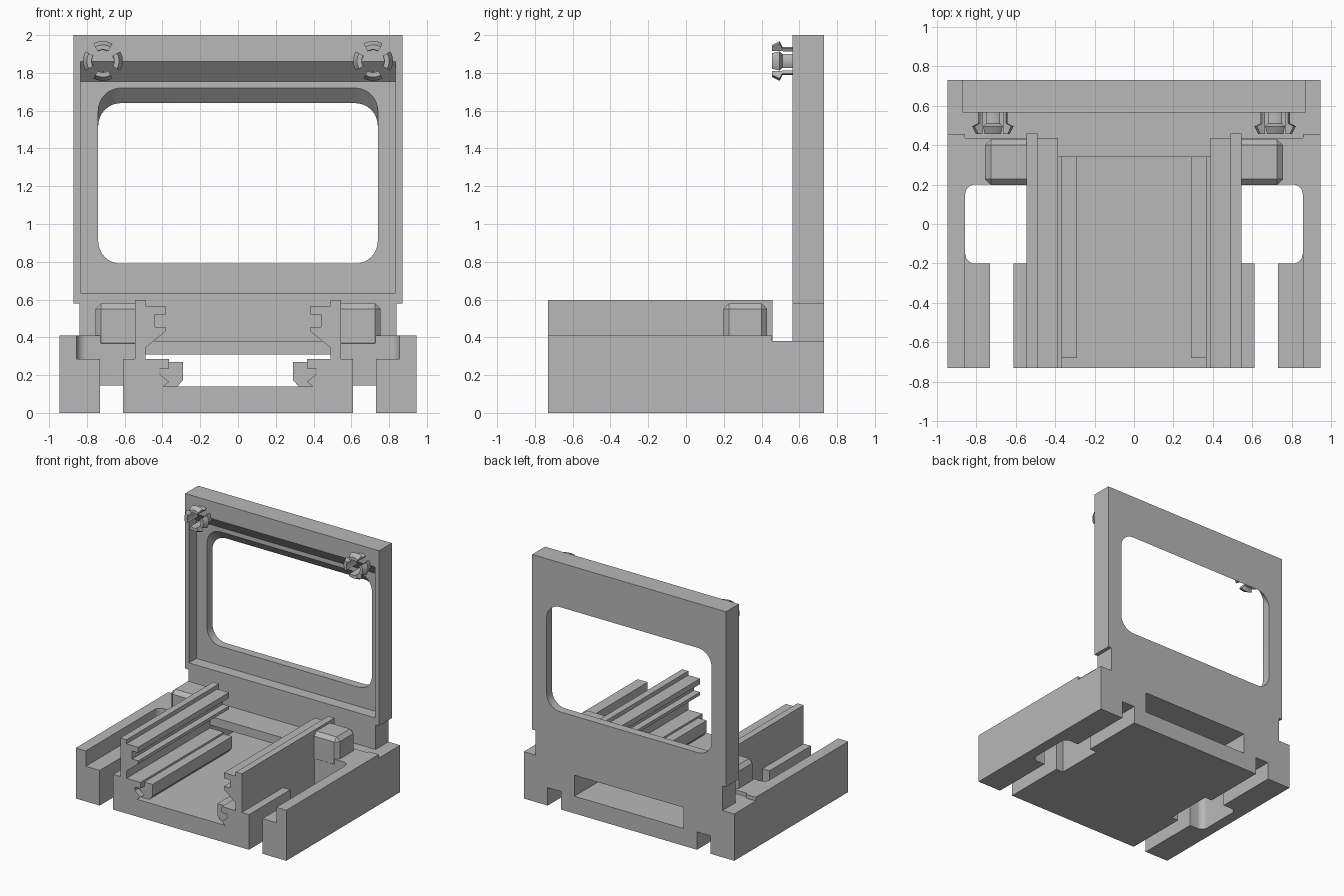
import bpy, bmesh, math
from mathutils import Vector

cube = bpy.data.objects.get("Cube")
if cube:
    bpy.data.objects.remove(cube, do_unlink=True)

grey = bpy.data.materials.new("plain_grey")
grey.use_nodes = True
GREY = (0.48, 0.48, 0.48, 1)
grey.diffuse_color = GREY
grey.node_tree.nodes["Principled BSDF"].inputs["Base Color"].default_value = GREY


def finish(name, bm):
    bmesh.ops.recalc_face_normals(bm, faces=bm.faces)
    mesh = bpy.data.meshes.new(name)
    bm.to_mesh(mesh)
    bm.free()
    mesh.materials.append(grey)
    obj = bpy.data.objects.new(name, mesh)
    bpy.context.collection.objects.link(obj)
    return obj


def prism(name, pts, axis, lo, hi):
    """Extrude a 2D outline along an axis; the outline uses the other two axes in order."""
    bm = bmesh.new()
    verts = []
    for p in pts:
        co = list(p)
        co.insert("xyz".index(axis), lo)
        verts.append(bm.verts.new(co))
    face = bm.faces.new(verts)
    new = bmesh.ops.extrude_face_region(bm, geom=[face])["geom"]
    step = Vector([hi - lo if a == axis else 0 for a in "xyz"])
    bmesh.ops.translate(bm, vec=step, verts=[g for g in new if isinstance(g, bmesh.types.BMVert)])
    return finish(name, bm)


def rect(x0, x1, y0, y1):
    return [(x0, y0), (x1, y0), (x1, y1), (x0, y1)]


def box(name, x, y, z):
    return prism(name, rect(*x, *y), "z", *z)


def rounded(pts, radii, steps=8):
    """Round the square corners of a rectangular outline."""
    out = []
    for i, p in enumerate(pts):
        p, r = Vector(p), radii[i]
        if r == 0:
            out.append(tuple(p))
            continue
        a = (Vector(pts[i - 1]) - p).normalized() * r
        b = (Vector(pts[(i + 1) % len(pts)]) - p).normalized() * r
        for k in range(steps + 1):
            t = k / steps * math.pi / 2
            out.append(tuple(p + a * (1 - math.sin(t)) + b * (1 - math.cos(t))))
    return out


def apply_mod(obj, mod):
    bpy.context.view_layer.objects.active = obj
    bpy.ops.object.modifier_apply(modifier=mod.name)


def cut(obj, cutter):
    mod = obj.modifiers.new("cut", "BOOLEAN")
    mod.operation, mod.solver, mod.object = "DIFFERENCE", "EXACT", cutter
    apply_mod(obj, mod)
    bpy.data.objects.remove(cutter, do_unlink=True)


def mirrored(pts, s):
    return [(s * x, y) for x, y in pts]


def smooth(obj):
    bpy.ops.object.select_all(action="DESELECT")
    obj.select_set(True)
    bpy.context.view_layer.objects.active = obj
    bpy.ops.object.shade_smooth_by_angle(angle=math.radians(30))


# Base block with centre channel, rear tunnel and lowered rear shelf
base = box("base", (-0.945, 0.945), (-0.73, 0.73), (0, 0.41))
cut(base, box("c", (-0.52, 0.52), (-1, 0.34), (0.14, 1)))
cut(base, box("c", (-0.49, 0.49), (0.3, 1), (0.14, 0.31)))
cut(base, box("c", (-0.53, 0.53), (0.3, 0.5), (0.38, 1)))
cut(base, box("c", (-0.855, 0.855), (0.435, 1), (0.38, 1)))
cut(base, box("c", (-1, 1), (0.455, 1), (0.38, 1)))

# Side slots, ledges and rounded through-holes in the base
for s in (1, -1):
    cut(base, prism("c", mirrored(rect(0.61, 0.73, -1, 1), s), "z", -1, 0.145))
    cut(base, prism("c", mirrored(rect(0.61, 0.73, -1, -0.1), s), "z", -1, 1))
    ledge = rounded(rect(0.545, 0.855, -1, 0.2), (0, 0, 0.05, 0))
    cut(base, prism("c", mirrored(ledge, s), "z", 0.285, 1))
    hole = rounded(rect(0.545, 0.855, -0.2, 0.2), (0, 0.05, 0.05, 0))
    cut(base, prism("c", mirrored(hole, s), "z", -1, 1))
smooth(base)

# Guide rails on both sides of the channel
UPPER = [(0.545, 0.285), (0.545, 0.565), (0.385, 0.565), (0.385, 0.52), (0.44, 0.52),
         (0.44, 0.455), (0.385, 0.455), (0.385, 0.43), (0.49, 0.345), (0.49, 0.285)]
LOWER = [(0.545, 0.13), (0.545, 0.285), (0.365, 0.285), (0.365, 0.235), (0.415, 0.235),
         (0.415, 0.205), (0.365, 0.165), (0.395, 0.14), (0.395, 0.13)]
STRIP = [(0.41, 0.135), (0.41, 0.27), (0.29, 0.27), (0.29, 0.175), (0.325, 0.135)]
for s, side in ((1, "left"), (-1, "right")):
    prism(side + "_upper_rail", mirrored(UPPER, s), "y", -0.73, 0.435)
    prism(side + "_rail_ridge", mirrored(rect(0.49, 0.545, 0.38, 0.598), s), "y", -0.73, 0.458)
    prism(side + "_lower_rail", mirrored(LOWER, s), "y", -0.73, 0.34)
    prism(side + "_inner_strip", mirrored(STRIP, s), "y", -0.68, 0.34)

    # Chamfered lug beside the rail
    lug = prism(side + "_lug", mirrored(rect(0.5, 0.755, 0.198, 0.43), s), "z", 0.34, 0.58)
    bev = lug.modifiers.new("chamfer", "BEVEL")
    bev.width, bev.segments = 0.03, 1
    apply_mod(lug, bev)

# Upright panel, with a recess that slopes at the top
half = [(0.84, 0.38), (0.84, 0.58), (0.87, 0.58), (0.87, 2)]
panel = prism("upright_panel", half + mirrored(half[::-1], -1), "y", 0.565, 0.73)
recess = [(0.5, 0.635), (0.66, 0.635), (0.66, 1.755), (0.5, 1.932)]
cut(panel, prism("c", recess, "x", -0.835, 0.835))

# Rounded window whose upper edge slopes down to the back
window = prism("c", rounded(rect(-0.74, 0.74, 0.79, 1.64), [0.12] * 4), "y", 0.65, 0.78)
for v in window.data.vertices:
    if v.co.z > 1.2:
        v.co.z += (0.73 - v.co.y) * 1.14
cut(panel, window)
smooth(panel)


# Snap clips: four flared fingers each
def finger(name, cx, cz, mid, spread=0.5, steps=8):
    profile = [(0.055, 0.69), (0.075, 0.69), (0.075, 0.51), (0.105, 0.495),
               (0.085, 0.455), (0.06, 0.455)]
    bm = bmesh.new()
    rings = []
    for k in range(steps + 1):
        a = mid - spread + 2 * spread * k / steps
        rings.append([bm.verts.new((cx + r * math.cos(a), y, cz + r * math.sin(a)))
                      for r, y in profile])
    n = len(profile)
    for r0, r1 in zip(rings, rings[1:]):
        for i in range(n):
            j = (i + 1) % n
            bm.faces.new((r0[i], r0[j], r1[j], r1[i]))
    bm.faces.new(rings[0])
    bm.faces.new(rings[-1])
    smooth(finish(name, bm))


for s, side in ((1, "left"), (-1, "right")):
    for q in range(4):
        finger(f"{side}_clip_finger_{q + 1}", s * 0.715, 1.863, q * math.pi / 2)
